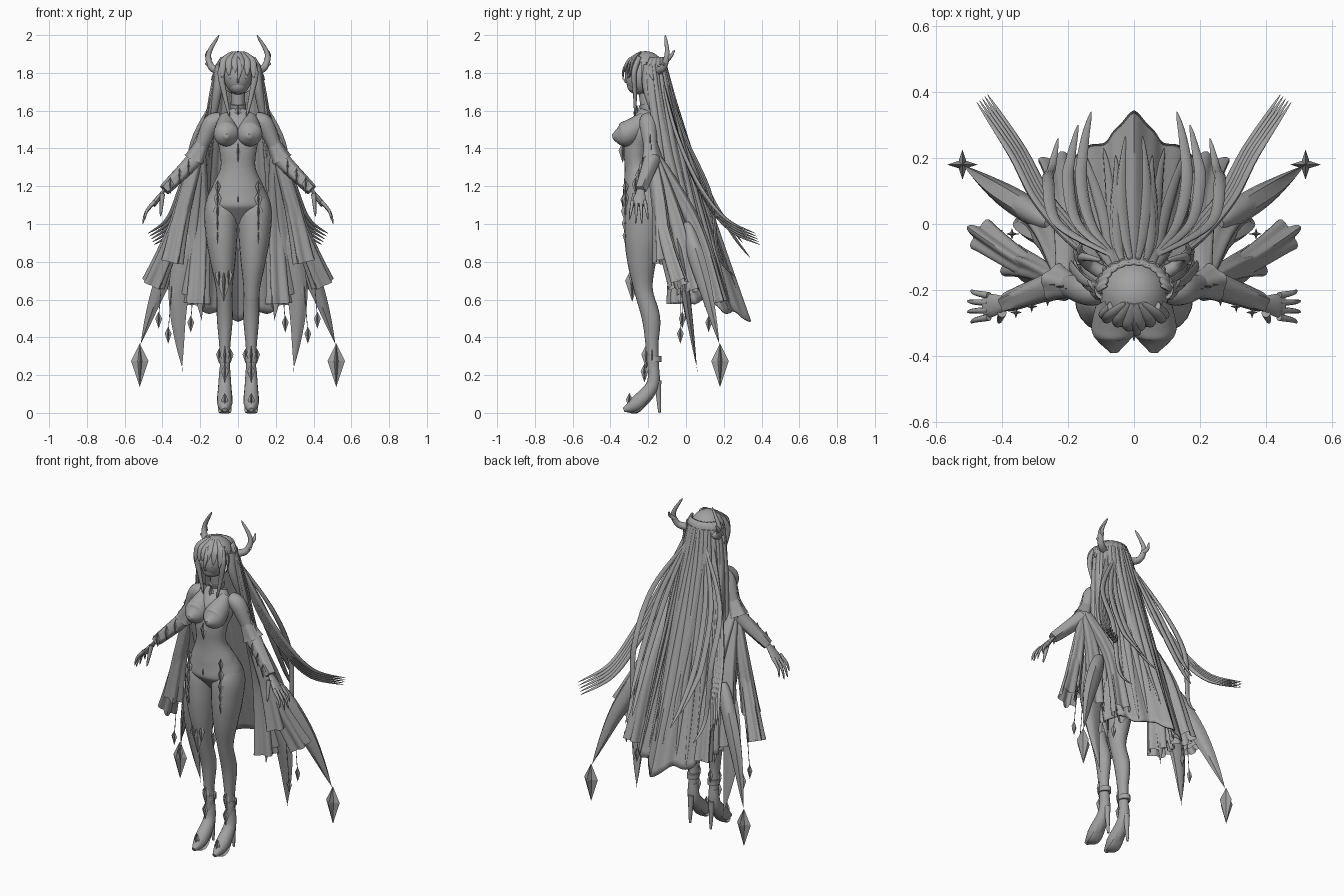
import bpy, bmesh, math
from mathutils import Vector, Matrix

if "Cube" in bpy.data.objects:
    bpy.data.objects.remove(bpy.data.objects["Cube"], do_unlink=True)

GREY = (0.36, 0.36, 0.36, 1)
grey_material = bpy.data.materials.new("plain grey")
grey_material.use_nodes = True
grey_material.diffuse_color = GREY
grey_material.node_tree.nodes["Principled BSDF"].inputs["Base Color"].default_value = GREY

ACROSS, FORWARD, OUTWARD = Vector((1, 0, 0)), Vector((0, 1, 0)), Vector((1, .6, 0))
SHOULDER, ELBOW, WRIST = Vector((.14, -.2, 1.53)), Vector((.23, -.18, 1.34)), Vector((.39, -.24, 1.18))
KNUCKLES = Vector((.45, -.25, 1.1))


def finish(name, bm, mirror=True, smooth=True):
    bmesh.ops.recalc_face_normals(bm, faces=bm.faces)
    mesh = bpy.data.meshes.new(name)
    bm.to_mesh(mesh)
    bm.free()
    mesh.materials.append(grey_material)
    if smooth:
        mesh.shade_smooth()
        mesh.set_sharp_from_angle(angle=math.radians(50))
    part = bpy.data.objects.new(name, mesh)
    bpy.context.collection.objects.link(part)
    if mirror:
        part.modifiers.new("mirror", "MIRROR").use_mirror_merge = False
    return part


def spline(points, t):
    """Smooth curve through a list of points or plain numbers, t from 0 to 1."""
    last = len(points) - 1
    i = min(int(t * last), last - 1)
    f = t * last - i
    before, start, end, after = (points[max(0, min(last, i + k))] for k in (-1, 0, 1, 2))
    slope_in, slope_out = (end - before) / 2, (after - start) / 2
    ease = f * f * (3 - 2 * f)
    return (start + (end - start) * ease
            + slope_in * (f * (1 - f) * (1 - f)) - slope_out * (f * f * (1 - f)))


# Width rules along a swept part
def even(t):
    return 1


def taper(t):
    return math.sqrt(1 - t)


def leaf(t):
    return math.sin(math.pi * (t + .1) / 1.1) ** .7 if t < 1 else 0


def blade(t):
    return math.sin(math.pi * (t + .05) ** .6) if t < .95 else .1 * (1 - t)


def flare(t):
    return .5 + .5 * t


def stations(*widths):
    return lambda t: spline(widths, t)


def sweep(name, path, width=1, shape=taper, flat=1, side=ACROSS, sides=12, flute=0, mirror=True):
    """Elliptical tube along a path; flutes deepen towards its end, flared cloth stays open."""
    bm = bmesh.new()
    path = [Vector(p) for p in path]
    rows = []
    total = 6 * len(path)
    for i in range(total + 1):
        t = i / total
        tangent = (spline(path, min(1, t + .01)) - spline(path, max(0, t - .01))).normalized()
        u = (side - tangent * tangent.dot(side)).normalized()
        w = tangent.cross(u) * flat
        radius = max(width * shape(t), .001)
        ring = []
        for j in range(sides):
            a = math.tau * j / sides
            r = radius * (1 + flute * t * math.cos(5 * a))
            ring.append(bm.verts.new(spline(path, t) + r * (u * math.cos(a) + w * math.sin(a))))
        rows.append(ring)
    for upper, lower in zip(rows, rows[1:]):
        for j in range(sides):
            bm.faces.new((upper[j], upper[j - 1], lower[j - 1], lower[j]))
    bm.faces.new(rows[0])
    if shape is not flare:
        bm.faces.new(rows[-1])
    return finish(name, bm, mirror)


def ellipsoid(name, centre, radii, mirror=False, keep=None):
    bm = bmesh.new()
    bmesh.ops.create_uvsphere(bm, u_segments=28, v_segments=18, radius=1)
    matrix = Matrix.Translation(centre) @ Matrix.Diagonal((*radii, 1))
    bmesh.ops.transform(bm, matrix=matrix, verts=bm.verts)
    if keep:
        bmesh.ops.delete(bm, geom=[v for v in bm.verts if not keep(v.co)], context="VERTS")
    return finish(name, bm, mirror)


def crystal(name, centre, radius, mirror=True):
    """Four pointed star drawn out to a tip above and a longer one below."""
    bm = bmesh.new()
    centre = Vector(centre)
    ring = []
    for i in range(8):
        a = math.tau * i / 8
        reach = radius * (.35 if i % 2 else 1)
        ring.append(bm.verts.new(centre + reach * Vector((math.cos(a), math.sin(a), 0))))
    for height in (2 * radius, -3 * radius):
        tip = bm.verts.new(centre + Vector((0, 0, height)))
        for i in range(8):
            bm.faces.new((ring[i - 1], ring[i], tip))
    return finish(name, bm, mirror, smooth=False)


# Torso, neck and head
spine = [(0, y, 1 + i / 10) for i, y in enumerate((-.22, -.22, -.24, -.26, -.26, -.23, -.2))]
sweep("torso", spine, shape=stations(.06, .165, .135, .093, .1, .12, .06), flat=.7, sides=28, mirror=False)
sweep("neck", [(0, -.2, 1.58), (0, -.22, 1.74)], .036, even, mirror=False)
sweep("collar", [(0, -.2, 1.61), (0, -.21, 1.64)], .043, even, sides=16, mirror=False)
sweep("bust", [(.06, -.21, 1.56), (.062, -.28, 1.5), (.062, -.335, 1.47), (.06, -.39, 1.465)],
      shape=stations(.04, .062, .062, .012), sides=24)
ellipsoid("head", (0, -.24, 1.785), (.075, .083, .1))
ellipsoid("jaw", (0, -.262, 1.735), (.048, .05, .047))
ellipsoid("nose", (0, -.318, 1.76), (.006, .01, .014))
ellipsoid("eye", (.032, -.308, 1.78), (.017, .004, .01), mirror=True)

# Legs and heeled shoes
leg_path = []
for i, y in enumerate((-.23, -.22, -.23, -.235, -.225, -.185, -.18, -.17)):
    z = 1.25 - .15 * i
    leg_path.append((.07 + .05 * max(0, min(.4, z - .6)), y, z))
sweep("leg", leg_path, shape=stations(.02, .085, .085, .066, .043, .042, .029, .026), flat=1.15, sides=20)
sweep("shoe", [(.07, -.17, .24), (.07, -.18, .14), (.07, -.26, .05), (.07, -.33, .015)],
      shape=stations(.028, .035, .04, .012), sides=16)
sweep("shoe_sole", [(.07, -.16, .12), (.07, -.25, .01), (.07, -.32, .01)], .035, leaf, flat=.2)
sweep("stiletto_heel", [(.07, -.15, .17), (.07, -.14, 0)], .02, lambda t: 1 - .7 * t)
sweep("ankle_strap", [(.07, -.17, .3), (.07, -.17, .27)], .033, even, flat=1.2, sides=16)

# Arms, hands and cuffs
sweep("arm", [(.09, -.2, 1.55), SHOULDER, SHOULDER.lerp(ELBOW, .6), ELBOW, ELBOW.lerp(WRIST, .5), WRIST],
      shape=stations(.04, .047, .037, .034, .033, .02), side=FORWARD, sides=16)
sweep("palm", [WRIST, WRIST.lerp(KNUCKLES, .6), KNUCKLES], shape=stations(.02, .034, .036),
      flat=.4, side=FORWARD)
for i in range(4):
    spread = .022 * (i - 1.5)
    base = KNUCKLES + Vector((-.01, spread, .02))
    tip = base + Vector((.07 - abs(spread) / 2, spread / 2, -.13 + abs(spread)))
    sweep("finger", [base, base.lerp(tip, .5) + Vector((.015, 0, 0)), tip], .011, side=FORWARD, sides=8)
sweep("thumb", [WRIST + Vector((.01, -.03, -.02)), WRIST + Vector((.02, -.06, -.14))], .014, sides=8)
sweep("forearm_cuff", [ELBOW, WRIST], .046, lambda t: 1 - .4 * t, side=FORWARD, sides=20, flute=.15)
sweep("upper_sleeve", [SHOULDER.lerp(ELBOW, .4), ELBOW], .056, flare, side=FORWARD, sides=30, flute=.1)

# Bell sleeves: fluted panels that widen down to the hem
for middle, hem, width in (((.32, -.13, 1), (.45, -.04, .68), .058),
                           ((.29, -.14, 1.1), (.355, -.12, .8), .06),
                           ((.25, -.05, 1), (.3, .02, .64), .07),
                           ((.2, -.06, 1), (.22, -.04, .58), .065),
                           ((.2, .04, 1), (.22, .16, .58), .065)):
    sweep("sleeve_panel", [ELBOW.lerp(SHOULDER, .3), middle, hem], width, flare, flat=.75,
          side=OUTWARD, sides=40, flute=.25)

# Pointed ribbons, hanging crystals and their cords
sweep("pointed_ribbon", [(.22, -.06, 1), (.31, 0, .62), (.295, .06, .22)], .065, blade, flat=.45, flute=.2)
sweep("inner_ribbon", [(.2, -.05, .9), (.21, -.02, .68), (.19, 0, .48)], .035, blade, flat=.5)
sweep("trailing_ribbon", [(.25, 0, 1), (.41, .1, .67), (.52, .18, .35)], .05, blade, flat=.8, flute=.2, side=-OUTWARD)
crystal("large_crystal", (.52, .18, .275), .046)
crystal("crystal_crown", (.52, .18, .31), .028)
for spot in ((.42, -.02, .5), (.37, -.03, .42), (.25, .12, .48)):
    crystal("small_crystal", spot, .018)
    sweep("crystal_cord", [spot, Vector(spot) + Vector((-.02, 0, .25))], .002, even, sides=5)

# Hair cap and the long curtain behind it
ellipsoid("hair_cap", (0, -.215, 1.8), (.105, .107, .115), keep=lambda co: co.y > -.24 or co.z > 1.85)


def hair_point(angle, drop, lift=0):
    width = .09 + .14 * math.sqrt(drop)
    back = -.115 + .44 * drop ** 1.1 - .1 * drop * abs(math.sin(angle))
    ridge = 1 + lift + .09 * drop * math.cos(8 * angle) + .02 * math.cos(21 * angle)
    scallop = drop ** 3 * (.09 * math.sin(angle) ** 2 - .02 * math.cos(8 * angle))
    return Vector((width * math.sin(angle) * ridge,
                   back + .8 * width * (math.cos(angle) * ridge - 1),
                   1.885 - 1.38 * drop + scallop))


bm = bmesh.new()
COLUMNS, ROWS = 90, 36
grid = [[bm.verts.new(hair_point(3.3 * (i / COLUMNS - .5), j / ROWS)) for i in range(COLUMNS + 1)]
        for j in range(ROWS + 1)]
for upper, lower in zip(grid, grid[1:]):
    for i in range(COLUMNS):
        bm.faces.new((upper[i], upper[i + 1], lower[i + 1], lower[i]))
curtain = finish("hair_curtain", bm, mirror=False)
curtain.modifiers.new("thickness", "SOLIDIFY").thickness = .01

# Raised locks lying on the curtain
for i in range(12):
    angle = .1 + .13 * i
    length = .85 + .12 * math.sin(5 * i)
    lock = [hair_point(angle + .1 * math.sin(j / 2 + i), .03 + length * j / 6, .015) for j in range(7)]
    sweep("hair_lock", lock, .018, leaf, flat=.5, side=Vector((math.cos(angle), -math.sin(angle), 0)), sides=8)

# Loose locks that fly outwards and back
for i in range(5):
    fan = Vector((.008, -.006, .015)) * (i - 2)
    path = [Vector(p) for p in ((.09, -.13, 1.78), (.18, -.04, 1.45), (.28, .08, 1.18), (.355, .22, 1), (.46, .38, .92))]
    sweep("flying_lock", [path[0]] + [p + fan for p in path[1:]], .015, leaf, flat=.7, side=-OUTWARD, sides=8)
for tip in ((.13, .34, .82), (.17, .3, .9), (.23, .26, .72)):
    tip = Vector(tip)
    sweep("back_lock", [(.06, -.1, 1.75), (tip.x, 0, 1.45), (tip.x + .03, .13, 1.15),
                        tip + Vector((.02, -.09, .12)), tip], .018, leaf, flat=.6, sides=8)

# Fringe, face framing locks and side tufts
for i in range(6):
    x = .03 * (i - 2.5)
    inset = abs(x) * .4
    sweep("fringe_lock", [(x / 3, -.24, 1.91), (x, -.31 + inset, 1.86), (x * 1.1, -.33 + inset, 1.81 - abs(x) / 2)],
          .02, leaf, flat=.5, sides=8, mirror=False)
sweep("centre_lock", [(0, -.3, 1.88), (.01, -.33, 1.82), (0, -.333, 1.76)], .012, leaf, flat=.5, mirror=False)
sweep("cheek_lock", [(.06, -.25, 1.88), (.09, -.275, 1.8), (.07, -.27, 1.68), (.045, -.27, 1.57)], .022, flat=.8)
sweep("side_lock", [(.09, -.2, 1.84), (.11, -.2, 1.7), (.15, -.12, 1.47), (.17, -.06, 1.25)], .03)
for z in (1.8, 1.75):
    sweep("hair_tuft", [(.09, -.2, z + .03), (.12, -.19, z), (.14, -.17, z - .04)], .015, sides=8)

# Horns with a prong and a spur
sweep("horn", [(.09, -.15, 1.81), (.14, -.12, 1.83), (.155, -.1, 1.9), (.1, -.11, 2)], .023, side=FORWARD)
sweep("horn_prong", [(.15, -.1, 1.87), (.165, -.08, 1.89), (.16, -.06, 1.92)], .014, sides=8)
sweep("horn_spur", [(.14, -.11, 1.84), (.175, -.12, 1.85)], .014, side=FORWARD, sides=8)
crystal("hair_jewel", (.1, -.21, 1.82), .02)

# Pointed ornaments on body, legs and arms
for i in range(5):
    crystal("thigh_ornament", (.108, -.32, 1.2 - .065 * i), .024 - .004 * abs(i - 2))
crystal("knee_ornament", (-.075, -.285, .7), .037, mirror=False)
for dx, dz in ((-.025, .03), (.025, .03), (0, -.04)):
    crystal("knee_ornament_side", (-.075 + dx, -.285, .7 + dz), .022, mirror=False)
for dx in (-.03, 0, .03):
    crystal("ankle_ornament", (.07 + dx, -.21 + abs(dx), .31), .026 - abs(dx) / 3)
crystal("instep_gem", (.07, -.22, .22), .02)
crystal("toe_gem", (.07, -.3, .07), .018)
crystal("chest_gem", (0, -.335, 1.39), .022, mirror=False)
crystal("throat_gem", (0, -.26, 1.59), .02, mirror=False)
crystal("belly_gem", (0, -.335, 1.13), .012, mirror=False)
for t in (.2, .5, .8):
    crystal("arm_spike", SHOULDER.lerp(ELBOW, t) + Vector((.03, 0, 0)), .022)
    crystal("cuff_spike", ELBOW.lerp(WRIST, t) + Vector((0, -.04, 0)), .018)
